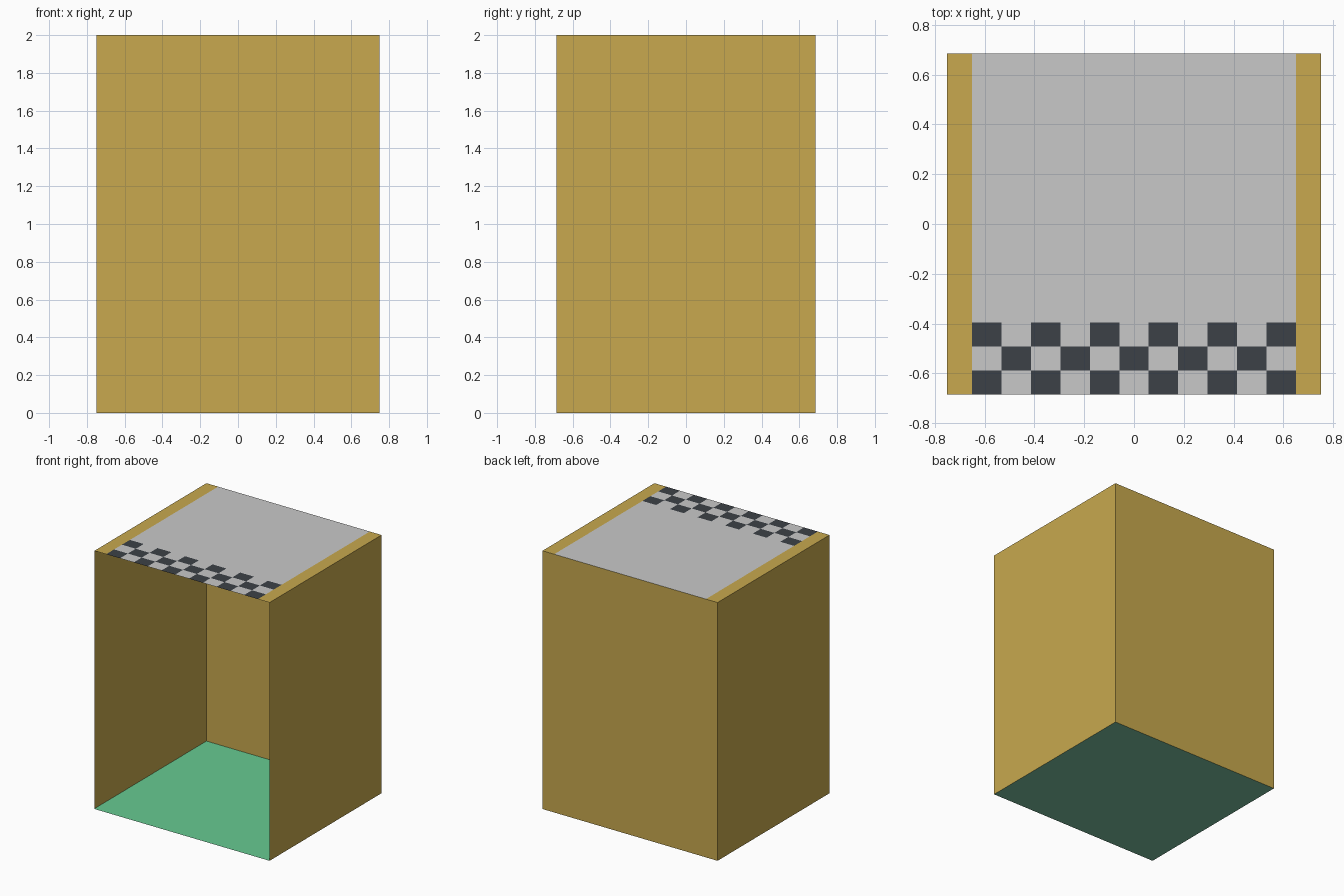
import bpy, bmesh

if "Cube" in bpy.data.objects:
    bpy.data.objects.remove(bpy.data.objects["Cube"])

W, D, H = 0.75, 0.685, 2.0      # half width, half depth, height
TRIM = 0.65                     # inner edge of the gold roof strips
CHECK_Y = -0.395                # back edge of the chequered band


def material(name, rgb):
    lin = [((c / 255 + 0.055) / 1.055) ** 2.4 for c in rgb]
    m = bpy.data.materials.new(name)
    m.diffuse_color = (*lin, 1)
    m.use_nodes = True
    m.node_tree.nodes["Principled BSDF"].inputs["Base Color"].default_value = m.diffuse_color
    return m


gold = material("gold", (200, 169, 78))
grey = material("light grey", (201, 201, 201))
dark = material("charcoal", (60, 65, 71))
green = material("green", (103, 202, 145))
teal = material("grey green", (122, 193, 160))


def sheet(name, quads, mats):
    """Object from (four corners, material index) quads."""
    bm = bmesh.new()
    for pts, idx in quads:
        bm.faces.new([bm.verts.new(p) for p in pts]).material_index = idx
    bmesh.ops.remove_doubles(bm, verts=bm.verts, dist=1e-5)
    me = bpy.data.meshes.new(name)
    bm.to_mesh(me)
    bm.free()
    for m in mats:
        me.materials.append(m)
    bpy.context.collection.objects.link(bpy.data.objects.new(name, me))


def flat(x0, x1, y0, y1, z):
    return [(x0, y0, z), (x1, y0, z), (x1, y1, z), (x0, y1, z)]


def wall(a, b):
    return [(*a, 0), (*b, 0), (*b, H), (*a, H)]


# Side and back walls, the front stays open
corners = [(W, -D), (W, D), (-W, D), (-W, -D)]
sheet("walls", [(wall(a, b), 0) for a, b in zip(corners, corners[1:])], [gold])

# Roof: gold side strips, grey field, three rows of checks along the front
roof = [(flat(-W, -TRIM, -D, D, H), 0), (flat(TRIM, W, -D, D, H), 0),
        (flat(-TRIM, TRIM, CHECK_Y, D, H), 1)]
cols, rows = 11, 3
cw, ch = 2 * TRIM / cols, (CHECK_Y + D) / rows
for r in range(rows):
    for c in range(cols):
        x, y = -TRIM + c * cw, -D + r * ch
        roof.append((flat(x, x + cw, y, y + ch, H), 1 if (r + c) % 2 else 2))
sheet("roof", roof, [gold, grey, dark])

# Green floor inside, grey green underside
sheet("floor", [(flat(-W, W, -D, D, 0.003), 0)], [green])
sheet("underside", [(flat(-W, W, -D, D, 0)[::-1], 0)], [teal])
